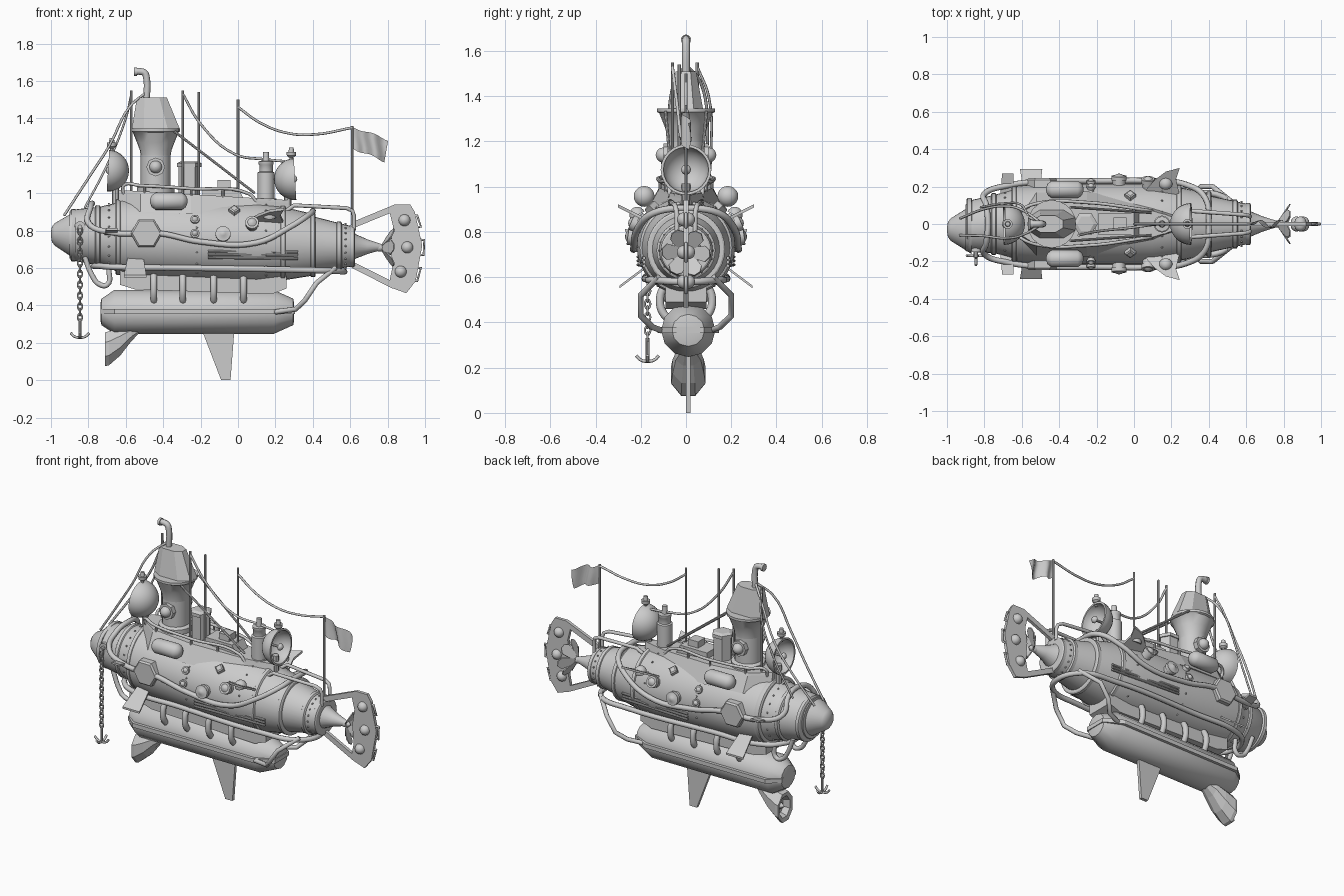
import bpy, bmesh, math
from math import sin, cos, pi, radians
from mathutils import Vector, Matrix

if "Cube" in bpy.data.objects:
    bpy.data.objects.remove(bpy.data.objects["Cube"])

def mesh(name, verts, faces, smooth=None):
    me = bpy.data.meshes.new(name)
    me.from_pydata([tuple(v) for v in verts], [], faces)
    bm = bmesh.new(); bm.from_mesh(me)
    bmesh.ops.recalc_face_normals(bm, faces=bm.faces)
    bm.to_mesh(me); bm.free()
    ob = bpy.data.objects.new(name, me)
    bpy.context.collection.objects.link(ob)
    if smooth:
        bpy.ops.object.select_all(action='DESELECT')
        ob.select_set(True); bpy.context.view_layer.objects.active = ob
        bpy.ops.object.shade_smooth_by_angle(angle=radians(smooth))
    return ob

def loft(name, rings, smooth=None):
    n = len(rings[0])
    f = [(k*n+i, k*n+(i+1) % n, (k+1)*n+(i+1) % n, (k+1)*n+i) for k in range(len(rings)-1) for i in range(n)]
    f += [tuple(range(n))[::-1], tuple(range((len(rings)-1)*n, len(rings)*n))]
    return mesh(name, [v for r in rings for v in r], f, smooth)

def lathe(name, prof, o, axis=(0, 0, 1), seg=20, smooth=40):
    M = Matrix.Translation(o) @ Vector(axis).to_track_quat('Z', 'Y').to_matrix().to_4x4()
    return loft(name, [[M @ Vector((max(r, .0005)*cos(2*pi*i/seg), max(r, .0005)*sin(2*pi*i/seg), t))
                        for i in range(seg)] for t, r in prof], smooth)

def rod(name, a, b, r, seg=8):
    d = Vector(b)-Vector(a)
    return lathe(name, [(0, r), (d.length, r)], a, d, seg)

def dome(name, o, axis, r):
    return lathe(name, [(r*sin(a*pi/10), r*cos(a*pi/10)) for a in range(6)], o, axis, 14)

def prism(name, pts, depth, f):
    """extrude a 2D outline; f maps (u, v, d) to 3D"""
    return loft(name, [[f(u, v, d) for u, v in pts] for d in (-depth/2, depth/2)])

def xz(y): return lambda u, v, d: (u, y+d, v)

def tube(name, pts, r, cyclic=False, auto=True):
    cu = bpy.data.curves.new(name, 'CURVE')
    cu.dimensions = '3D'; cu.bevel_depth = r; cu.bevel_resolution = 2
    cu.resolution_u = 6; cu.use_fill_caps = True
    sp = cu.splines.new('BEZIER')
    sp.bezier_points.add(len(pts)-1); sp.use_cyclic_u = cyclic
    for b, p in zip(sp.bezier_points, pts):
        b.co = p
        b.handle_left_type = b.handle_right_type = 'AUTO' if auto else 'VECTOR'
    ob = bpy.data.objects.new(name, cu)
    bpy.context.collection.objects.link(ob)
    bpy.ops.object.select_all(action='DESELECT')
    ob.select_set(True); bpy.context.view_layer.objects.active = ob
    bpy.ops.object.convert(target='MESH')

def ax(x): return .78-.04*(x+1)          # hull centreline height
def ring(x, r, y=0, n=32): return [(x, y+r*cos(2*pi*i/n), ax(x)+r*sin(2*pi*i/n)) for i in range(n)]
def deck_z(x): return 1.015-.06*(x+.6)

# hull, nose, bands and rivets
loft('hull', [ring(*p) for p in [(-.9, .125, -.02), (-.86, .14, -.01), (-.74, .157), (-.66, .18), (-.62, .205), (-.5, .217),
     (.1, .217), (.24, .197), (.40, .165), (.41, .15), (.54, .122), (.62, .105)]], 25)
loft('nose', [ring(*p, -.03) for p in [(-1, .01), (-.995, .04), (-.98, .06), (-.9, .11), (-.87, .13)]], 30)
for x, r in [(-.88, .14), (-.75, .165), (-.64, .203), (.24, .205), (.40, .173), (.54, .13), (.61, .112)]:
    loft('hull_band', [ring(x+a, r+b) for a, b in [(-.015, -.008), (-.01, 0), (.01, 0), (.015, -.008)]], 30)
for x, r in [(.575, .119), (-.22, .219), (-.69, .175), (.15, .214)]:
    for p in ring(x, r, 0, 20):
        d = Vector((0, p[1], p[2]-ax(x)))
        lathe('rivet', [(-.002, .006), (.004, .004)], p, d, 6)

# deck casing, rails
half = [(-.64, .04), (-.52, .12), (-.25, .125), (.1, .075), (.27, .02)]
outline = half+[(x, -y) for x, y in half[::-1]]
loft('deck_casing', [[(x, y*1.4, ax(x)+.14) for x, y in outline], [(x, y, deck_z(x)-.015) for x, y in outline],
                     [(x, y*.93, deck_z(x)) for x, y in outline]])
for s in (-1, 1):
    tube('deck_rail', [(x, s*y, deck_z(x)+h) for x, y, h in [(-.61, .05, -.03), (-.61, .07, .025), (-.52, .11, .03),
         (-.25, .115, .03), (.06, .075, .02), (.1, .07, -.02)]], .009)
    for x, y in [(-.5, .11), (-.25, .115), (-.08, .09)]:
        rod('rail_post', (x, s*y, deck_z(x)-.03), (x, s*y, deck_z(x)+.03), .007)
    tube('stern_rail', [(.25, s*.06, .9), (.3, s*.07, .935), (.58, s*.05, .92), (.612, s*.045, .905), (.62, s*.04, .88), (.62, s*.04, .8)], .011, auto=False)

# pipes looping round the hull
up = [(-.79, .1, .92), (-.8, .16, .84), (-.68, .205, .79), (-.42, .23, .785), (-.2, .23, .74),
      (.1, .23, .735), (.28, .21, .82), (.38, .14, .885)]
tube('upper_pipe_loop', up+[(.4, 0, .905)]+[(x, -y, z) for x, y, z in up[::-1]]+[(-.78, 0, .945)], .016, True)
lo = [(-.74, .09, .61), (-.66, .15, .605), (-.3, .17, .6), (.3, .17, .59), (.5, .13, .585)]
tube('lower_pipe_loop', lo+[(.57, 0, .58)]+[(x, -y, z) for x, y, z in lo[::-1]]+[(-.77, 0, .61)], .016, True)

# equipment mirrored on both flanks
for s in (-1, 1):
    lathe('side_tank', [(0, .01), (.008, .03), (.03, .046), (.17, .046), (.192, .03), (.2, .01)], (-.47, s*.185, .957), (1, 0, 0))
    lathe('hex_panel', [(0, .085), (.04, .085), (.05, .075)], (-.49, s*.195, .785), (0, s, 0), 6, None)
    for x, a, r, h in [(-.23, 29, .02, .03), (-.23, 9, .02, .03), (-.08, 9, .034, .055), (.075, 24, .03, .06)]:
        d = Vector((0, s*cos(radians(a)), sin(radians(a))))
        lathe('porthole', [(0, r), (h*.6, r), (h*.6, r*1.2), (h, r*1.2), (h, r*.8), (h+.01, r*.4), (h+.012, 0)],
              Vector((x, 0, ax(x)))+d*.205, d, 16)
    lathe('hatch_cleat', [(0, .03), (.03, .03), (.035, .02)], (-.02, s*.14, .895), (0, s*.7, .7), 4, None)
    for z in (.69, .672, .655):
        rod('side_grille', (-.16, s*.212, z), (.32, s*.185, z-.005), .007)
    # diving planes and swept stern fins
    prism('bow_plane', [(-.715, .15), (-.705, .27), (-.645, .27), (-.645, .15)], .012, lambda u, v, d: (u, s*v, .79+.25*(v-.2)+d))
    prism('lower_plane', [(-.59, .17), (-.61, .295), (-.49, .295), (-.505, .17)], .012, lambda u, v, d: (u, s*v, .65-.75*(v-.17)+d))
    prism('stern_fin', [(.04, .15), (.07, .19), (.11, .235), (.17, .28), (.245, .3), (.225, .24), (.245, .15)], .014,
          lambda u, v, d: (u, s*v, .85+.5*(v-.17)+d))
    dome('fin_lamp', (.17, s*.215, .875), (0, s*.5, 1), .036)
    tube('bow_bracket', [(x, s*.09, z) for x, z in [(-.82, .66), (-.78, .56), (-.745, .515), (-.7, .51), (-.69, .6)]], .014)
    # side pipes down to the float
    tube('float_pipe', [(.52, s*.12, .6), (.47, s*.16, .56), (.42, s*.2, .52), (.36, s*.2, .43), (.31, s*.15, .38), (.2, s*.11, .365)], .014, auto=False)
    for x in (-.45, -.295, -.13, .03):
        tube('float_strut', [(x, s*.07, .575), (x, s*.1, .55), (x, s*.115, .49), (x, s*.1, .44), (x, s*.07, .41)], .018)

# keel box and ballast float
prism('keel_box', [(-.63, .62), (-.63, .51), (-.55, .485), (.18, .46), (.26, .49), (.26, .62)], .18, xz(0))
loft('ballast_float', [[(x, .01+.12*k*cos(pi*i/6), .365+.118*k*sin(pi*i/6)) for i in range(12)]
     for x, k in [(-.735, .4), (-.73, .6), (-.66, 1), (.19, 1), (.295, .6), (.3, .4)]], 35)
rim = [(-.735, .07), (-.66, .135), (.19, .135), (.305, .07)]
prism('float_rim', rim+[(a, -b) for a, b in rim[::-1]], .026, lambda u, v, d: (u, .01+v, .367+d))
prism('keel_fin', [(-.19, .26), (-.02, .26), (-.04, 0), (-.09, 0)], .02, xz(.01))

# bow thruster duct, open at the front
def octo(x, z, ry, rz): return [(x, .01+ry*cos(pi*(i+.5)/4), z+rz*sin(pi*(i+.5)/4)) for i in range(8)]
loft('thruster_duct', [octo(*p) for p in [(-.665, .165, .045, .055), (-.705, .165, .055, .07), (-.71, .165, .08, .098), (-.69, .17, .082, .098),
     (-.63, .205, .075, .08), (-.57, .25, .06, .045), (-.53, .268, .04, .02)]])
lathe('thruster_hub', [(0, 0), (.03, .02), (.05, .02)], (-.705, .01, .165), (1, 0, 0), 8)

# conning tower, periscope, masts
def tower(hx, hy, z, cx): return [(cx+hx*a, hy*b, z) for a, b in
    [(1, .45), (.5, 1), (-.5, 1), (-1, .45), (-1, -.45), (-.5, -1), (.5, -1), (1, -.45)]]
lathe('tower_trunk', [(0, .1), (.04, .1), (.05, .08), (.22, .08)], (-.44, 0, .99))
def oval(hx, hy, z): return [(-.44+hx*cos(pi*i/10), hy*sin(pi*i/10), z) for i in range(20)]
loft('tower_flare', [oval(*p) for p in [(.08, .08, 1.2), (.085, .083, 1.23), (.1, .096, 1.27), (.122, .118, 1.325), (.13, .128, 1.33), (.13, .128, 1.345)]], 40)
loft('tower_cap', [tower(.128, .075, 1.345, -.44), tower(.08, .045, 1.51, -.46)])
for s in (-1, 1):
    lathe('tower_porthole', [(0, .05), (.03, .05), (.03, .036)], (-.44, s*.07, 1.14), (0, s, 0), 8, None)
    dome('tower_lens', (-.44, s*.1, 1.14), (0, s, 0), .034)
    rod('deck_stay', (-.34, s*.09, 1.33), (.09, s*.06, 1.0), .007)
tube('periscope', [(-.49, 0, 1.48), (-.49, 0, 1.62), (-.5, 0, 1.643), (-.52, 0, 1.65), (-.555, 0, 1.65)], .018)
lathe('periscope_head', [(0, .023), (.015, .023)], (-.54, 0, 1.65), (-1, 0, 0), 12)
for x, y, t in [(-.57, .05, 1.55), (-.295, -.06, 1.55), (-.21, -.03, 1.54), (0, 0, 1.5), (.61, 0, 1.36)]:
    rod('mast', (x, y, .83 if x > .5 else .95), (x, y, t), .007)

# rigging
for y in (-.04, .05):
    tube('bow_cable', [(-.93, y-.02, .88), (-.8, y*1.6, 1.08), (-.69, y*1.9, 1.25), (-.58, y*1.3, 1.46), (-.49, 0, 1.54)], .007)
tube('bow_cable', [(-.82, .09, .92), (-.7, .11, 1.15), (-.6, .1, 1.4), (-.57, .05, 1.53)], .006)
tube('dish_cable', [(-.295, -.06, 1.53), (-.2, -.04, 1.37), (-.02, -.02, 1.21), (.15, 0, 1.18), (.25, 0, 1.17)], .007)
tube('flag_cable', [(0, 0, 1.46), (.12, 0, 1.375), (.27, 0, 1.32), (.42, 0, 1.315), (.61, 0, 1.35)], .007)
N, K = 14, 4
mesh('flag', [(.612+(.19-.02*j/K)*i/N, .022*sin(9*i/N-j*.5)*min(1, 3*i/N), 1.355-.07*i/N-.115*j/K-.006*sin(8*i/N)) for j in range(K+1) for i in range(N+1)],
     [(j*(N+1)+i, j*(N+1)+i+1, (j+1)*(N+1)+i+1, (j+1)*(N+1)+i) for j in range(K) for i in range(N)], 60)

# radar dishes
R = .112
bowl = [(-R*cos(a*pi/16), R*sin(a*pi/16)) for a in range(9)]+[(-.093*cos(a*pi/16), .1*sin(a*pi/16)) for a in range(8, -1, -1)]
for x, z, s, t in [(-.695, 1.12, -1, 1.27), (.305, 1.075, 1, 1.22)]:
    lathe('radar_dish', bowl, (x, 0, z), (s, 0, .06), 24)
    rod('dish_post', (x-s*.04, 0, .88), (x-s*.04, 0, z-.06), .02)
    rod('dish_feed', (x-s*.1, 0, z), (x, 0, z), .008)
    dome('dish_feed_tip', (x-s*.01, 0, z), (s, 0, 0), .022)
    rod('dish_antenna', (x-s*.02, 0, z+.09), (x-s*.02, 0, t), .009)
    lathe('antenna_bulb', [(-.03, .012), (-.02, .024), (0, .026), (0, .015), (.025, .012)], (x-s*.02, 0, t), seg=12)

# deck machinery
lathe('exhaust_stack', [(0, .055), (.02, .055), (.02, .045), (.16, .045), (.165, .036), (.2, .036), (.205, .04), (.22, .04),
                        (.222, .018), (.27, .015)], (.15, 0, .95))
lathe('hex_locker', [(0, .058), (.15, .058), (.15, .066), (.17, .066), (.18, .045)], (-.26, 0, .99), seg=6, smooth=None)
prism('deck_box', [(-.19, .98), (-.19, 1.03), (0, 1.03), (.03, .97)], .12, xz(0))
prism('deck_hatch', [(-.11, 1.02), (-.11, 1.07), (-.04, 1.07), (-.04, 1.02)], .07, xz(0))

# propeller and shaft
lathe('shaft_cone', [(0, .08), (.02, .065), (.08, .04), (.15, .018), (.18, .004)], (.61, 0, .715), (1, 0, -.02))
lathe('propeller_hub', [(0, .02), (.03, .02), (.05, .004)], (.745, 0, .708), (1, 0, 0), 12)
for k in range(6):
    M = Matrix.Translation((.762, 0, .708)) @ Matrix.Rotation(k*pi/3+.45, 4, 'X') @ Matrix.Rotation(.6, 4, 'Y')
    prism('propeller_blade', [(.012, -.01), (.06, -.03), (.1, -.037), (.125, -.02), (.13, .01), (.105, .034), (.06, .026), (.012, .01)],
          .006, lambda u, v, d: M @ Vector((d, v, u)))

# rudder frame with lamps and grab handles
prism('rudder_plate', [(.81, .9), (.84, .94), (.92, .94), (.945, .9), (.985, .72), (.95, .53), (.9, .465), (.83, .49), (.81, .53),
                       (.825, .6), (.815, .72), (.83, .82)], .02, xz(0))
prism('rudder_arm_top', [(.61, .81), (.61, .845), (.84, .94), (.83, .9)], .02, xz(0))
prism('rudder_arm_bottom', [(.61, .635), (.61, .6), (.83, .488), (.82, .53)], .02, xz(0))
for s in (-1, 1):
    for x, z in [(.89, .855), (.905, .71), (.87, .58)]:
        dome('rudder_lamp', (x, s*.008, z), (0, s, 0), .032)
for (x1, z1), (x2, z2) in [((.94, .88), (.96, .82)), ((.978, .75), (.974, .67)), ((.96, .6), (.94, .53))]:
    tube('rudder_handle', [(x1-.01, 0, z1), (x1+.018, 0, z1), (x2+.018, 0, z2), (x2-.01, 0, z2)], .007, auto=False)

# anchor and chain
ay, aX = -.17, -.845
lathe('anchor_hawse', [(0, .03), (.03, .03), (.03, .02)], (aX, -.12, .82), (0, -1, 0), 12)
rod('anchor_davit', (aX, -.12, .82), (aX, ay-.01, .82), .012)
for k in range(17):
    c, q = .8-k*.029, k % 2
    tube('chain_link', [(aX+(0 if q else dx), ay+(dx if q else 0), c+dz) for dx, dz in [(.01, .01), (0, .02), (-.01, .01), (-.01, -.01), (0, -.02), (.01, -.01)]], .0045, True)
rod('anchor_shank', (aX, ay, .33), (aX, ay, .23), .008)
for a in (0, pi/2):
    tube('anchor_arms', [(aX+t*cos(a), ay+t*sin(a), .228+h) for t, h in [(-.05, .025), (-.03, .006), (0, 0), (.03, .006), (.05, .025)]], .007)
